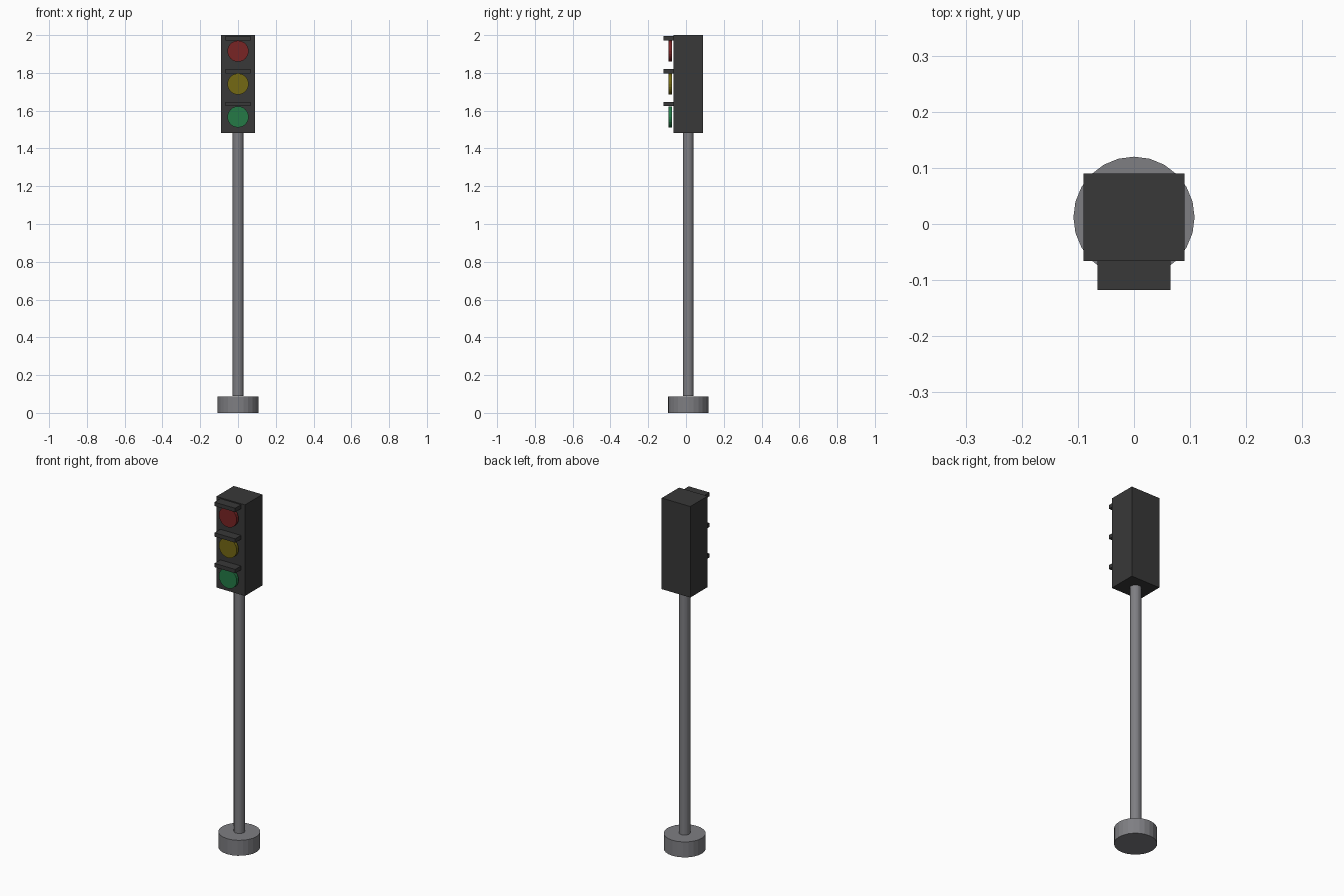
import bpy
import bmesh
from math import radians
from mathutils import Matrix, Vector

cube = bpy.data.objects.get("Cube")
if cube:
    bpy.data.objects.remove(cube, do_unlink=True)

CENTRE_Y = 0.012


def material(name, rgb):
    mat = bpy.data.materials.new(name)
    mat.use_nodes = True
    colour = (*rgb, 1.0)
    mat.diffuse_color = colour
    mat.node_tree.nodes["Principled BSDF"].inputs["Base Color"].default_value = colour
    return mat


def finish(name, bm, mat):
    mesh = bpy.data.meshes.new(name)
    bmesh.ops.recalc_face_normals(bm, faces=bm.faces)
    bm.to_mesh(mesh)
    bm.free()
    mesh.materials.append(mat)
    obj = bpy.data.objects.new(name, mesh)
    bpy.context.collection.objects.link(obj)
    return obj


def box(name, low, high, mat):
    low, high = Vector(low), Vector(high)
    bm = bmesh.new()
    placing = Matrix.Translation((low + high) / 2) @ Matrix.Diagonal((*(high - low), 1))
    bmesh.ops.create_cube(bm, size=1, matrix=placing)
    return finish(name, bm, mat)


def cylinder(name, centre, radius, depth, mat, tilt=0, sides=24):
    bm = bmesh.new()
    placing = Matrix.Translation(centre) @ Matrix.Rotation(radians(tilt), 4, "X")
    bmesh.ops.create_cone(bm, cap_ends=True, segments=sides, radius1=radius,
                          radius2=radius, depth=depth, matrix=placing)
    return finish(name, bm, mat)


grey = material("steel grey", (0.21, 0.21, 0.225))
black = material("charcoal", (0.04, 0.04, 0.04))
lens_colours = {
    "red": material("dark red", (0.19, 0.018, 0.018)),
    "yellow": material("dark yellow", (0.175, 0.14, 0.007)),
    "green": material("dark green", (0.018, 0.195, 0.062)),
}

# Foot and pole
cylinder("base", (0, CENTRE_Y, 0.044), 0.108, 0.088, grey)
cylinder("pole", (0, CENTRE_Y, 0.79), 0.029, 1.40, grey)

# Signal housing
box("housing", (-0.09, -0.066, 1.482), (0.09, 0.09, 2.0), black)

# Three lenses, each under a flat visor
for i, (label, mat) in enumerate(lens_colours.items()):
    z = 1.915 - i * 0.174
    cylinder(label + "_lens", (0, -0.083, z), 0.056, 0.018, mat, tilt=90)
    box(label + "_visor", (-0.065, -0.118, z + 0.057), (0.065, -0.066, z + 0.079), black)
